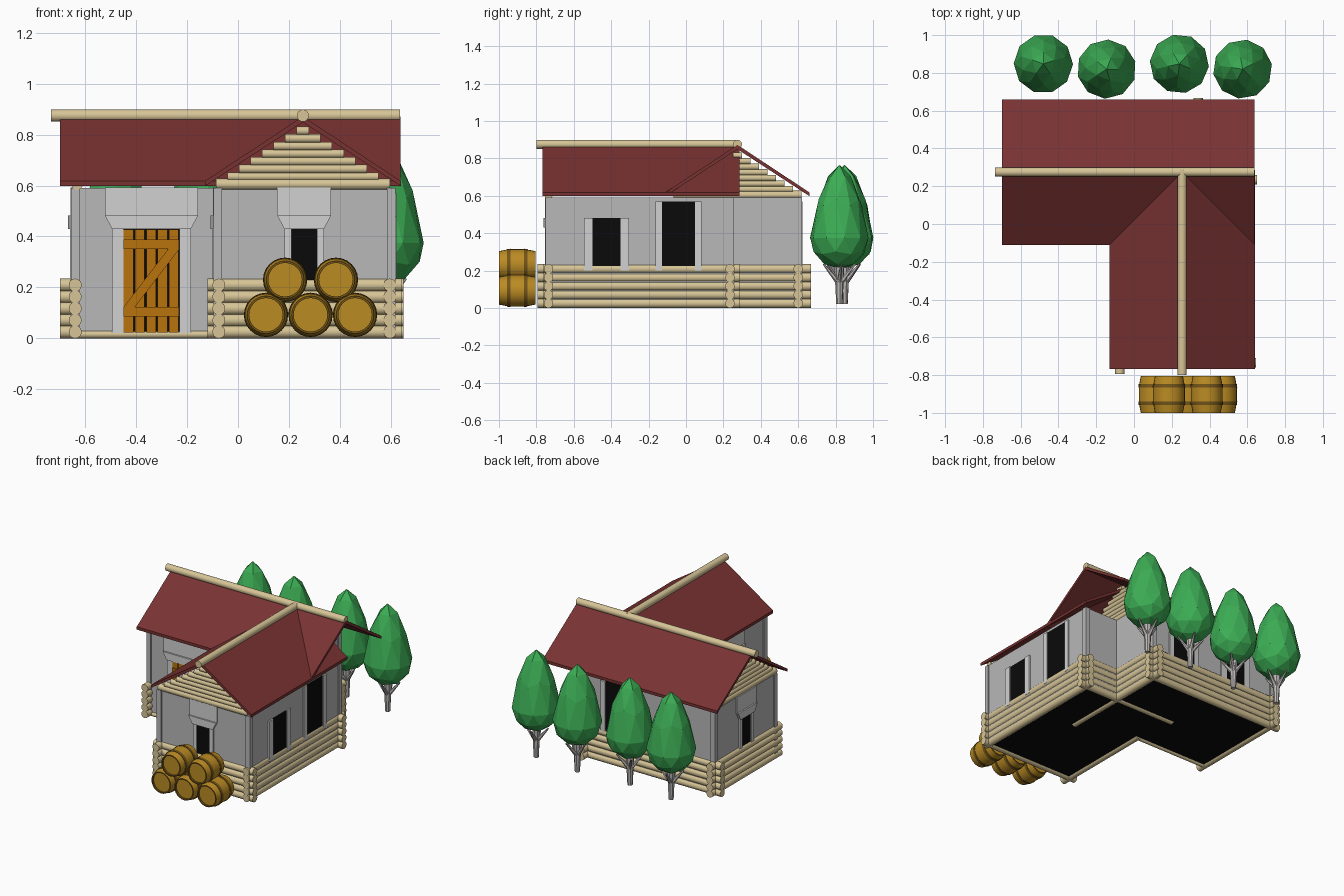
import bpy, bmesh, math
from mathutils import Vector, Matrix

if "Cube" in bpy.data.objects:
    bpy.data.objects.remove(bpy.data.objects["Cube"])


def mat(name, *c):
    m = bpy.data.materials.new(name)
    m.diffuse_color = (*c, 1)
    m.use_nodes = True
    m.node_tree.nodes["Principled BSDF"].inputs["Base Color"].default_value = m.diffuse_color
    return m


RED = mat("roof red", .19, .032, .032)
WALL = mat("wall grey", .48, .48, .48)
FRAME = mat("light stone", .64, .64, .64)
LOG = mat("pale log", .68, .56, .31)
OAK = mat("barrel wood", .50, .26, .017)
BAND = mat("barrel band", .17, .09, .01)
DOOR = mat("door orange", .48, .17, .004)
GREEN = mat("leaf green", .045, .42, .09)
BARK = mat("bark grey", .50, .48, .47)
BLACK = mat("black", .003, .003, .003)


def finish(name, bm, *mats, smooth=False, loc=(0, 0, 0), rot=0):
    bmesh.ops.recalc_face_normals(bm, faces=bm.faces)
    me = bpy.data.meshes.new(name)
    for f in bm.faces:
        f.smooth = smooth
    bm.to_mesh(me)
    bm.free()
    for m in mats:
        me.materials.append(m)
    if smooth:
        me.set_sharp_from_angle(angle=math.radians(40))
    return place(name, me, loc, rot)


def place(name, me, loc, rot=0):
    ob = bpy.data.objects.new(name, me)
    ob.location = loc
    ob.rotation_euler.z = rot
    bpy.context.collection.objects.link(ob)
    return ob


def cyl(bm, a, b, r, r2=None, n=14):
    a, b = Vector(a), Vector(b)
    d = b - a
    M = Matrix.Translation((a + b) / 2) @ d.to_track_quat('Z', 'Y').to_matrix().to_4x4()
    bmesh.ops.create_cone(bm, cap_ends=True, segments=n, radius1=r,
                          radius2=r if r2 is None else r2, depth=d.length, matrix=M)


def prism(bm, pts, axis, lo, hi, mi=0):
    """Extrude a 2D outline along an axis (0, 1 or 2)."""
    def p3(p, h):
        q = list(p)
        q.insert(axis, h)
        return q
    A = [bm.verts.new(p3(p, lo)) for p in pts]
    B = [bm.verts.new(p3(p, hi)) for p in pts]
    n = len(pts)
    fs = [bm.faces.new(A), bm.faces.new(B)]
    fs += [bm.faces.new((A[i], A[(i + 1) % n], B[(i + 1) % n], B[i])) for i in range(n)]
    for f in fs:
        f.material_index = mi


def box(bm, x0, x1, y0, y1, z0, z1, mi=0):
    prism(bm, [(x0, y0), (x1, y0), (x1, y1), (x0, y1)], 2, z0, z1, mi)


# house body: front wing joined to a side block, with a notch at the back right
bm = bmesh.new()
prism(bm, [(-.09, -.745), (.612, -.745), (.612, .25), (.355, .25),
           (.355, .612), (-.65, .612), (-.65, -.06), (-.09, -.06)], 2, .012, .59)
bm.normal_update()
bmesh.ops.recalc_face_normals(bm, faces=bm.faces)
for f in bm.faces:
    f.material_index = 1 if f.normal.z < -.5 else 0
finish("walls", bm, WALL, BLACK)

# corner posts
bm = bmesh.new()
for x, y in [(-.08, -.735), (.602, -.735), (.602, .24), (.345, .602), (-.64, .602), (-.64, -.05)]:
    box(bm, x - .017, x + .017, y - .017, y + .017, .02, .59)
finish("corner_posts", bm, WALL)

# log skirting, five courses high
bm = bmesh.new()
runs = [((-.12, -.735), (.645, -.735)), ((.597, -.765), (.597, .285)),
        ((.34, .235), (.65, .235)), ((.34, .19), (.34, .668)),
        ((-.70, .6), (.39, .6)), ((-.64, -.11), (-.64, .655)),
        ((-.075, -.795), (-.075, -.04))]
for a, b in runs:
    for i in range(5):
        z = .025 + .046 * i
        cyl(bm, (*a, z), (*b, z), .0255)
cyl(bm, (-.64, -.055, .015), (-.08, -.055, .015), .015)   # door sill
cyl(bm, (-.12, .235, .024), (.40, .235, .024), .024)      # inner floor beams
cyl(bm, (.34, -.19, .024), (.34, .235, .024), .024)
finish("log_skirting", bm, LOG, smooth=True)

# gable log stacks
SLOPE, TOP, RX, RY = .66, .872, .255, .275
bm = bmesh.new()
for i in range(8):
    z = .605 + .03 * i
    h = (.848 - z - .017) / SLOPE
    r = .022 if i == 0 else .017
    cyl(bm, (RX - h, -.735, z), (RX + h, -.735, z), r)
    for x in (-.632, .34):
        cyl(bm, (x, RY - h, z), (x, RY + h, z), r)
finish("gable_logs", bm, LOG, smooth=True)


# roof: sloped slabs and ridge logs
def slope(name, centre, side, axis, lo, hi, w=.385):
    bm = bmesh.new()
    e = centre + side * w
    drop = TOP - SLOPE * w
    prism(bm, [(centre, TOP), (e, drop), (e, drop - .02), (centre, TOP - .023)], axis, lo, hi)
    finish(name, bm, RED)


for s, n in ((-1, "a"), (1, "b")):
    slope("main_roof_" + n, RY, s, 0, -.70, .638)
    slope("wing_roof_" + n, RX, s, 1, -.768, .285)
bm = bmesh.new()
cyl(bm, (-.735, RY, .875), (.637, RY, .875), .024)
cyl(bm, (RX, -.80, .875), (RX, .285, .875), .024)
finish("ridge_logs", bm, LOG, smooth=True)


# openings, drawn facing the front and then turned to their wall
def opening(name, loc, rot, w, z0, z1, lintel=True, jamb=.028):
    bm = bmesh.new()
    h = w / 2
    box(bm, -h, h, -.004, .004, z0, z1, 1)
    for s in (-1, 1):
        a, b = sorted((s * h, s * (h + jamb)))
        box(bm, a, b, -.010, .004, z0, z1)
    o = h + jamb
    if lintel:
        prism(bm, [(-o, z1), (o, z1), (o + .028, z1 + .052), (-o - .028, z1 + .052)], 1, -.018, .004)
        box(bm, -o - .028, o + .028, -.008, .004, z1 + .052, .592)
    finish(name, bm, FRAME, BLACK, loc=loc, rot=rot)


Q = math.pi / 2
opening("front_window", (.26, -.745, 0), 0, .10, .2, .43)
opening("door_frame", (-.34, -.06, 0), 0, .22, .02, .43, jamb=.045)
opening("right_window", (.612, -.425, 0), Q, .15, .2, .48, False, .045)
opening("right_tall_window", (.612, -.04, 0), Q, .175, .2, .57, False, .035)
opening("back_tall_window", (.10, .612, 0), 2 * Q, .17, .2, .57, False, .035)
opening("back_window", (-.33, .612, 0), 2 * Q, .15, .2, .48, False, .045)
opening("left_window", (-.65, .275, 0), -Q, .10, .2, .43)
opening("wing_left_window", (-.09, -.40, 0), -Q, .10, .2, .43)

# plank door with rails and a diagonal brace
bm = bmesh.new()
for i in range(5):
    x = -.449 + .0445 * i
    box(bm, x, x + .038, -.074, -.062, .022, .428)
for z in (.085, .35):
    box(bm, -.449, -.231, -.083, -.072, z, z + .038)
prism(bm, [(-.449, .123), (-.405, .123), (-.231, .35), (-.275, .35)], 1, -.082, -.072)
finish("door", bm, DOOR)

# barrels: a lathed profile with dark hoops and rims
half = [(.0975, .066), (.0975, .074), (.082, .077), (.055, .082), (.055, .085),
        (.036, .087), (.036, .0845)]
prof = [(.085, 0), (.085, .066)] + half
prof += [(-t, r) for t, r in reversed(prof)]
dark = {1, 2, 5, 6, 7}
N, last = 24, len(prof) - 2
bm = bmesh.new()
rings = [[bm.verts.new((r * math.cos(2 * math.pi * k / N), t, r * math.sin(2 * math.pi * k / N)))
          for k in range(N)] for t, r in prof]
for i in range(last + 1):
    for k in range(N):
        j = (k + 1) % N
        f = bm.faces.new((rings[i][k], rings[i][j], rings[i + 1][j], rings[i + 1][k]))
        f.material_index = 1 if min(i, last - i) in dark else 0
bmesh.ops.remove_doubles(bm, verts=bm.verts, dist=1e-5)
spots = [(.11, .092), (.285, .092), (.46, .092), (.185, .23), (.385, .23)]
first = finish("barrel", bm, OAK, BAND, smooth=True, loc=(spots[0][0], -.9025, spots[0][1]))
for x, z in spots[1:]:
    place("barrel", first.data, (x, -.9025, z))

# low-poly trees: teardrop crown on a branching trunk
for i, (x, y) in enumerate([(-.48, .848), (-.145, .82), (.24, .848), (.575, .82)]):
    bm = bmesh.new()
    bmesh.ops.create_icosphere(bm, subdivisions=2, radius=1)
    for v in bm.verts:
        t = v.co.z
        r = .157 * (1 - .3 * max(t, 0))
        v.co = Vector((v.co.x * r, v.co.y * r, .375 + t * (.39 if t > 0 else .165)))
    finish("tree_crown", bm, GREEN, loc=(x, y, 0), rot=.3 + i * .9)
    bm = bmesh.new()
    cyl(bm, (0, 0, .02), (0, 0, .25), .017, .028, 8)
    for k in range(4):
        a = k * Q
        cyl(bm, (0, 0, .13), (.085 * math.cos(a), .085 * math.sin(a), .235), .016, .005, 6)
    finish("tree_trunk", bm, BARK, loc=(x, y, 0), rot=.2 + i * .5)
